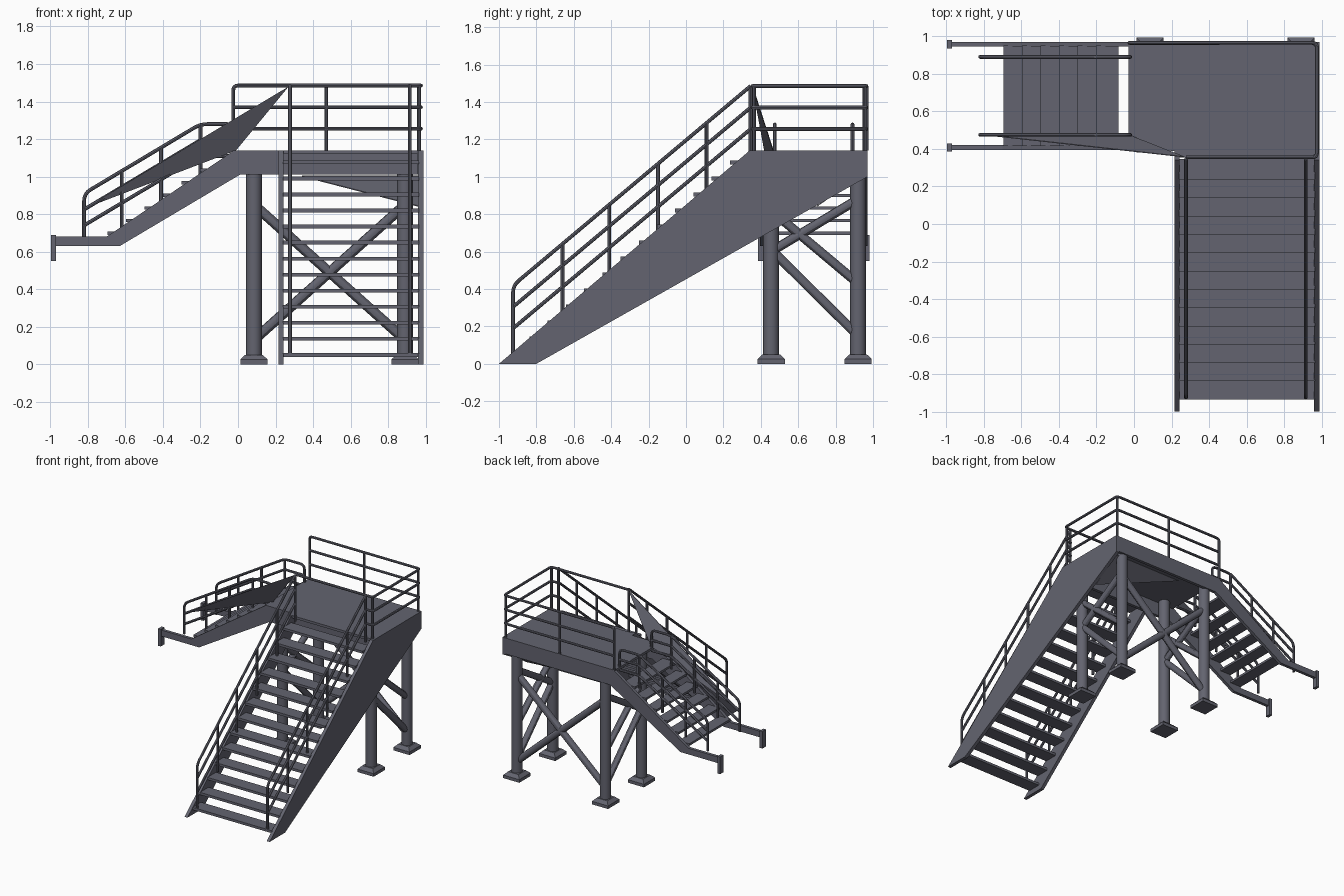
import bpy, bmesh
from mathutils import Vector

if "Cube" in bpy.data.objects:
    bpy.data.objects.remove(bpy.data.objects["Cube"], do_unlink=True)

steel = bpy.data.materials.new("slate_grey_steel")
steel.use_nodes = True
STEEL = (0.125, 0.127, 0.16, 1)
steel.diffuse_color = STEEL
steel.node_tree.nodes["Principled BSDF"].inputs["Base Color"].default_value = STEEL


def add_mesh(name, bm):
    bmesh.ops.recalc_face_normals(bm, faces=bm.faces)
    me = bpy.data.meshes.new(name)
    bm.to_mesh(me)
    bm.free()
    me.materials.append(steel)
    ob = bpy.data.objects.new(name, me)
    bpy.context.collection.objects.link(ob)
    return ob


def box(name, x, y, z):
    """Box from (low, high) ranges."""
    bm = bmesh.new()
    bmesh.ops.create_cube(bm, size=1)
    for v in bm.verts:
        v.co = [(r[0] + r[1]) / 2 + c * (r[1] - r[0]) for r, c in zip((x, y, z), v.co)]
    return add_mesh(name, bm)


def plate(name, points, push):
    """Flat outline pushed along a vector."""
    bm = bmesh.new()
    face = bm.faces.new([bm.verts.new(p) for p in points])
    out = bmesh.ops.extrude_face_region(bm, geom=[face])
    verts = [g for g in out["geom"] if isinstance(g, bmesh.types.BMVert)]
    bmesh.ops.translate(bm, verts=verts, vec=push)
    return add_mesh(name, bm)


def rounded(points, radius):
    """Round the inner corners of a path."""
    pts = [Vector(p) for p in points]
    out = [pts[0]]
    for a, b, c in zip(pts, pts[1:], pts[2:]):
        p, q = b + (a - b).normalized() * radius, b + (c - b).normalized() * radius
        for i in range(5):
            t = i / 4
            out.append(p * (1 - t) ** 2 + b * 2 * t * (1 - t) + q * t * t)
    return out + [pts[-1]]


def tubes(name, paths, radius=0.01, sides=2):
    cu = bpy.data.curves.new(name, "CURVE")
    cu.dimensions = "3D"
    cu.bevel_depth, cu.bevel_resolution = radius, sides
    cu.use_fill_caps = True
    for path in paths:
        sp = cu.splines.new("POLY")
        sp.points.add(len(path) - 1)
        for pt, co in zip(sp.points, path):
            pt.co = (*co, 1)
    cu.materials.append(steel)
    ob = bpy.data.objects.new(name, cu)
    bpy.context.collection.objects.link(ob)
    bpy.ops.object.select_all(action="DESELECT")
    ob.select_set(True)
    bpy.context.view_layer.objects.active = ob
    bpy.ops.object.convert(target="MESH")
    bpy.ops.object.shade_smooth_by_angle()


TOP, UNDER = 1.14, 1.01
BACK, FRONT, SIDE = 0.965, 0.355, 0.975

# Landing floor and edge beams
box("landing_floor", (-0.03, 0.98), (0.39, 0.97), (1.12, TOP))
box("landing_nosing", (0.22, 0.98), (FRONT, 0.39), (1.12, TOP))
box("landing_front_beam", (0, 0.98), (0.395, 0.42), (UNDER, TOP))
box("landing_back_beam", (0, 0.98), (0.945, 0.97), (UNDER, TOP))
box("landing_side_beam", (0.955, 0.985), (0.38, 0.97), (UNDER, TOP))
plate("landing_gusset", [(0.34, 0.93, 1.0), (0.96, 0.7, 0.84), (0.96, 0.93, 1.0)], (0, 0, 0.005))

# Main stair stringers, the outer one deepening under the landing
for name, x, end in (("left", 0.96, [(0.97, 1.0), (0.97, TOP)]),
                     ("right", 0.215, [(0.4, UNDER), (0.4, TOP)])):
    outline = [(-1, 0), (-0.8, 0), *end, (0.34, TOP)]
    plate("main_stringer_" + name, [(x, y, z) for y, z in outline], (0.027, 0, 0))

# Main stair treads
for i in range(13):
    y, z = -0.935 + 0.0975 * i, 0.05 + 0.0855 * i
    box(f"main_tread_{i}", (0.24, 0.965), (y, y + 0.11), (z - 0.01, z + 0.01))

# Side flight stringers with level ends and end plates
side_outline = [(-0.98, 0.63), (-0.63, 0.63), (0.01, UNDER), (0.01, TOP), (-0.02, TOP),
                (-0.7, 0.68), (-0.98, 0.68)]
for name, y in (("front", 0.395), ("back", 0.945)):
    plate("side_stringer_" + name, [(x, y, z) for x, z in side_outline], (0, 0.025, 0))
    box("end_plate_" + name, (-0.995, -0.97), (y - 0.01, y + 0.035), (0.55, 0.69))

# Side flight treads
for i in range(6):
    x, z = -0.695 + 0.0985 * i, 0.7 + 0.067 * i
    box(f"side_tread_{i}", (x, x + (0.12 if i == 5 else 0.098)), (0.415, 0.95), (z - 0.01, z + 0.008))

# Columns and flared feet
COLS, ROWS = (0.085, 0.89), (0.455, 0.92)
for x in COLS:
    for y in ROWS:
        tubes("column", [[(x, y, 0.02), (x, y, 1.12)]], 0.042, 6)
        foot = box("column_foot", (x - 0.073, x + 0.073), (y - 0.073, y + 0.073), (0, 0.025))
        bm = bmesh.new()
        bm.from_mesh(foot.data)
        top = max(bm.faces, key=lambda f: f.calc_center_median().z)
        cap = bmesh.ops.extrude_face_region(bm, geom=[top])["geom"]
        bmesh.ops.delete(bm, geom=[top], context="FACES_ONLY")
        for v in cap:
            if isinstance(v, bmesh.types.BMVert):
                v.co = (x + (v.co.x - x) * 0.65, y + (v.co.y - y) * 0.65, 0.05)
        bm.to_mesh(foot.data)
        bm.free()

# Cross braces between columns
(x0, x1), (y0, y1) = COLS, ROWS
tubes("back_braces", [[(x0, y1, 0.85), (x1, y1, 0.13)], [(x0, y1, 0.13), (x1, y1, 0.85)]], 0.027, 4)
for x in COLS:
    tubes("side_braces", [[(x, y0, 0.61), (x, y1, 0.15)], [(x, y0, 0.82), (x, y1, 0.43)],
                          [(x, y0, 0.6), (x, y1, 0.88)]], 0.025, 4)

DROPS = (0.115, 0.23)

# Main stair railings
def main_rail(y):
    return 0.44 + 0.84 * (y + 0.9)


for x in (0.277, 0.915):
    paths = [rounded([(x, -0.925, 0.05), (x, -0.925, main_rail(-0.925)), (x, 0.345, 1.485)], 0.04)]
    paths += [[(x, -0.925, main_rail(-0.925) - d), (x, 0.345, 1.485 - d)] for d in DROPS]
    paths += [[(x, y, 0.845 * (y + 1) - 0.03), (x, y, main_rail(y))] for y in (-0.66, -0.41, -0.15, 0.11, 0.345)]
    tubes("main_railing", paths)

# Side flight railings
def side_rail(x):
    return 0.91 + 0.6 * (x + 0.82)


for y in (0.475, 0.89):
    paths = [rounded([(-0.82, y, 0.66), (-0.82, y, 0.91), (-0.2, y, 1.28), (-0.02, y, 1.28), (-0.02, y, TOP)], 0.04)]
    paths += [[(-0.82, y, 0.91 - d), (-0.2, y, 1.28 - d), (-0.02, y, 1.28 - d)] for d in (0.085, 0.17)]
    paths += [[(x, y, 0.67 + 0.676 * (x + 0.7)), (x, y, side_rail(x))] for x in (-0.62, -0.41, -0.2)]
    tubes("side_railing", paths)

# Landing railing round the back, side and stair head
paths = [rounded([(-0.025, BACK, TOP), (-0.025, BACK, 1.485), (SIDE, BACK, 1.485),
                  (SIDE, FRONT, 1.485), (0.277, FRONT, 1.485)], 0.025)]
paths += [rounded([(-0.025, BACK, 1.485 - d), (SIDE, BACK, 1.485 - d), (SIDE, FRONT, 1.485 - d),
                   (0.915, FRONT, 1.485 - d)], 0.025) for d in DROPS]
paths += [[(x, y, TOP), (x, y, 1.48)] for x, y in ((0.47, BACK), (SIDE - 0.01, BACK - 0.01),
                                                   (SIDE - 0.01, FRONT + 0.01))]
tubes("landing_railing", paths)

# Thin infill sheet beside the side flight
plate("infill_sheet", [(-0.82, 0.475, 0.83), (-0.01, 0.465, TOP), (0.27, FRONT, 1.48)], (0, 0.004, 0))
